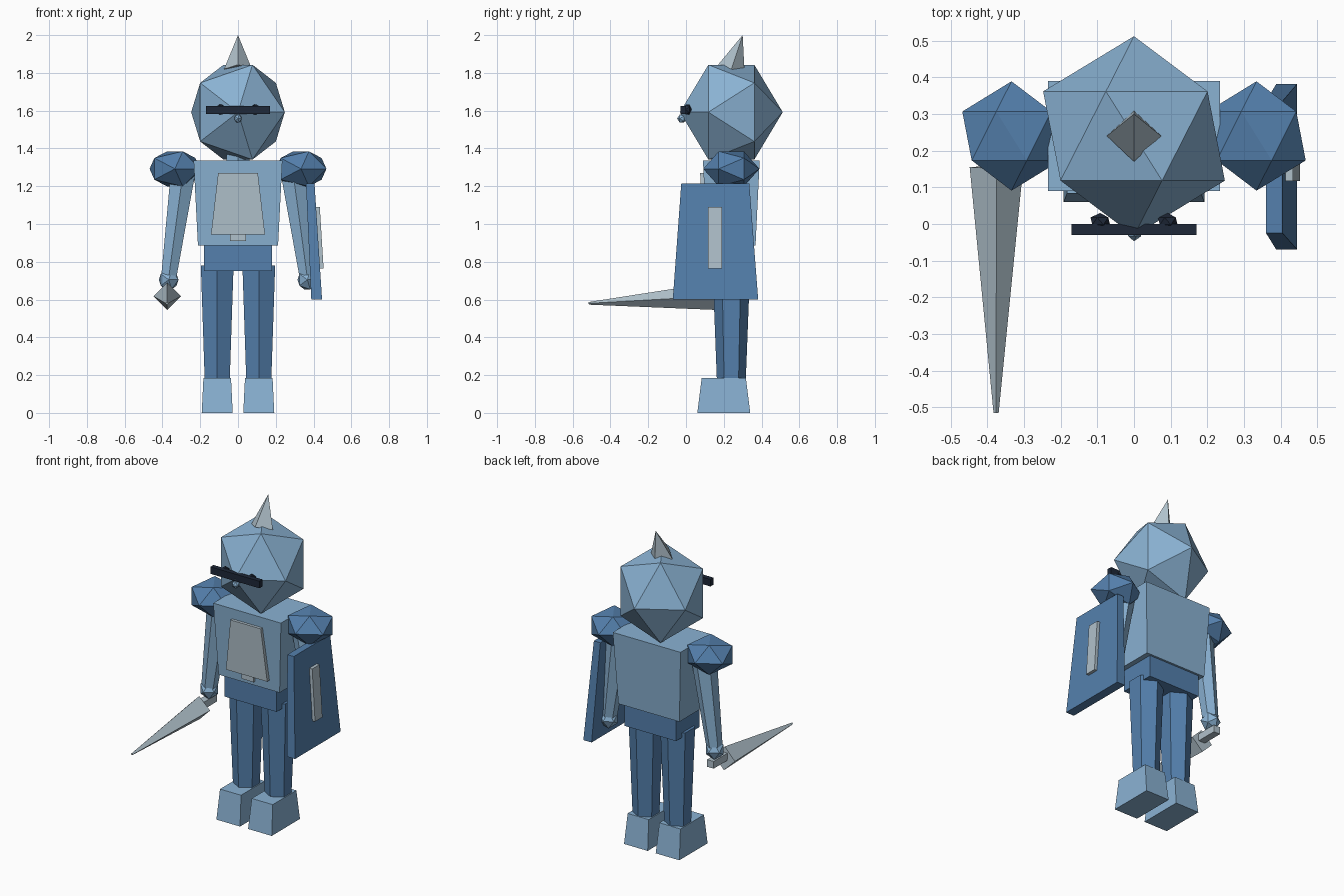
import bpy
import bmesh
import math
from mathutils import Vector

if "Cube" in bpy.data.objects:
    bpy.data.objects.remove(bpy.data.objects["Cube"])


def material(name, rgb):
    m = bpy.data.materials.new(name)
    m.diffuse_color = (*rgb, 1)
    m.use_nodes = True
    m.node_tree.nodes["Principled BSDF"].inputs["Base Color"].default_value = m.diffuse_color
    return m


LIGHT = material("light_blue", (0.254, 0.445, 0.651))
MID = material("mid_blue", (0.089, 0.216, 0.418))
SILVER = material("silver", (0.434, 0.533, 0.597))
DARK = material("dark_navy", (0.013, 0.021, 0.040))
CY = 0.24  # depth of the body's middle


def finish(name, mat):
    ob = bpy.context.object
    ob.name = name
    ob.data.materials.append(mat)
    return ob


def ball(name, mat, loc, scale):
    """Icosahedron with its poles pointing front and back; scale is x, y, z."""
    bpy.ops.mesh.primitive_ico_sphere_add(subdivisions=1, radius=1, location=loc,
                                          rotation=(math.pi / 2, 0, 0))
    ob = finish(name, mat)
    ob.scale = (scale[0], scale[2], scale[1])
    return ob


def cone(name, mat, start, end, r1, r2, sides):
    """Tapered prism running between two points."""
    a, b = Vector(start), Vector(end)
    axis = b - a
    bpy.ops.mesh.primitive_cone_add(vertices=sides, radius1=r1, radius2=r2,
                                    depth=axis.length, location=(a + b) / 2)
    ob = finish(name, mat)
    ob.rotation_mode = 'QUATERNION'
    ob.rotation_quaternion = Vector((0, 0, 1)).rotation_difference(axis)
    return ob


def block(name, mat, bottom, top):
    """Box between two level rectangles, each (x0, x1, y0, y1, z)."""
    bm = bmesh.new()
    rings = []
    for x0, x1, y0, y1, z in (bottom, top):
        rings.append([bm.verts.new(p) for p in
                      ((x0, y0, z), (x1, y0, z), (x1, y1, z), (x0, y1, z))])
    lo, hi = rings
    bm.faces.new(lo[::-1])
    bm.faces.new(hi)
    for i in range(4):
        j = (i + 1) % 4
        bm.faces.new((lo[i], lo[j], hi[j], hi[i]))
    mesh = bpy.data.meshes.new(name)
    bm.to_mesh(mesh)
    bm.free()
    ob = bpy.data.objects.new(name, mesh)
    mesh.materials.append(mat)
    bpy.context.collection.objects.link(ob)
    return ob


# Head, helmet spike, neck
ball("head", LIGHT, (0, CY, 1.592), (0.277, 0.272, 0.295))
cone("helmet_spike", SILVER, (0, CY, 1.82), (0, 0.30, 2.0), 0.074, 0, 4)
cone("neck", LIGHT, (0, CY, 1.30), (0, CY, 1.42), 0.07, 0.07, 6)

# Face: visor bar, eyes and nose
block("visor", DARK, (-0.17, 0.17, -0.03, 0.0, 1.582), (-0.17, 0.17, -0.03, 0.0, 1.626))
for side, tag in ((-1, "left"), (1, "right")):
    ball("eye_" + tag, DARK, (side * 0.092, 0.008, 1.606), (0.03, 0.022, 0.03))
ball("nose", LIGHT, (0, -0.022, 1.558), (0.022, 0.025, 0.025))

# Torso, belt, chest plate and buckle
block("torso", LIGHT, (-0.212, 0.212, CY - 0.13, CY + 0.128, 0.885),
      (-0.235, 0.235, CY - 0.15, CY + 0.15, 1.335))
block("belt", MID, (-0.18, 0.18, CY - 0.115, CY + 0.115, 0.75),
      (-0.18, 0.18, CY - 0.115, CY + 0.115, 0.90))
block("chest_plate", SILVER, (-0.143, 0.143, 0.085, 0.14, 0.945),
      (-0.105, 0.105, 0.075, 0.14, 1.27))
block("buckle", SILVER, (-0.042, 0.042, 0.096, 0.14, 0.91),
      (-0.042, 0.042, 0.096, 0.14, 0.96))

# Paired limbs
for s, tag in ((-1, "left"), (1, "right")):
    ball("shoulder_" + tag, MID, (s * 0.334, CY, 1.292), (0.15, 0.149, 0.109))
    cone("arm_" + tag, LIGHT, (s * 0.365, CY, 0.73), (s * 0.29, CY, 1.28), 0.047, 0.075, 6)
    ball("hand_" + tag, LIGHT, (s * 0.367, CY, 0.705), (0.058, 0.06, 0.06))
    cone("leg_" + tag, MID, (s * 0.11, CY, 0.16), (s * 0.11, CY, 0.78), 0.076, 0.1, 6)
    x = s * 0.11
    block("boot_" + tag, LIGHT, (x - 0.082, x + 0.082, 0.06, 0.34, 0),
          (x - 0.073, x + 0.073, 0.083, 0.317, 0.185))

# Sword
cone("sword_blade", SILVER, (-0.375, 0.155, 0.618), (-0.376, -0.515, 0.58), 0.073, 0.007, 4)
block("sword_handle", SILVER, (-0.395, -0.35, 0.14, 0.29, 0.61),
      (-0.395, -0.35, 0.14, 0.29, 0.655))

# Shield with its stripe
block("shield", MID, (0.388, 0.445, -0.07, 0.382, 0.60),
      (0.36, 0.405, -0.025, 0.335, 1.215))
block("shield_stripe", SILVER, (0.42, 0.453, 0.117, 0.19, 0.765),
      (0.40, 0.433, 0.117, 0.19, 1.09))
